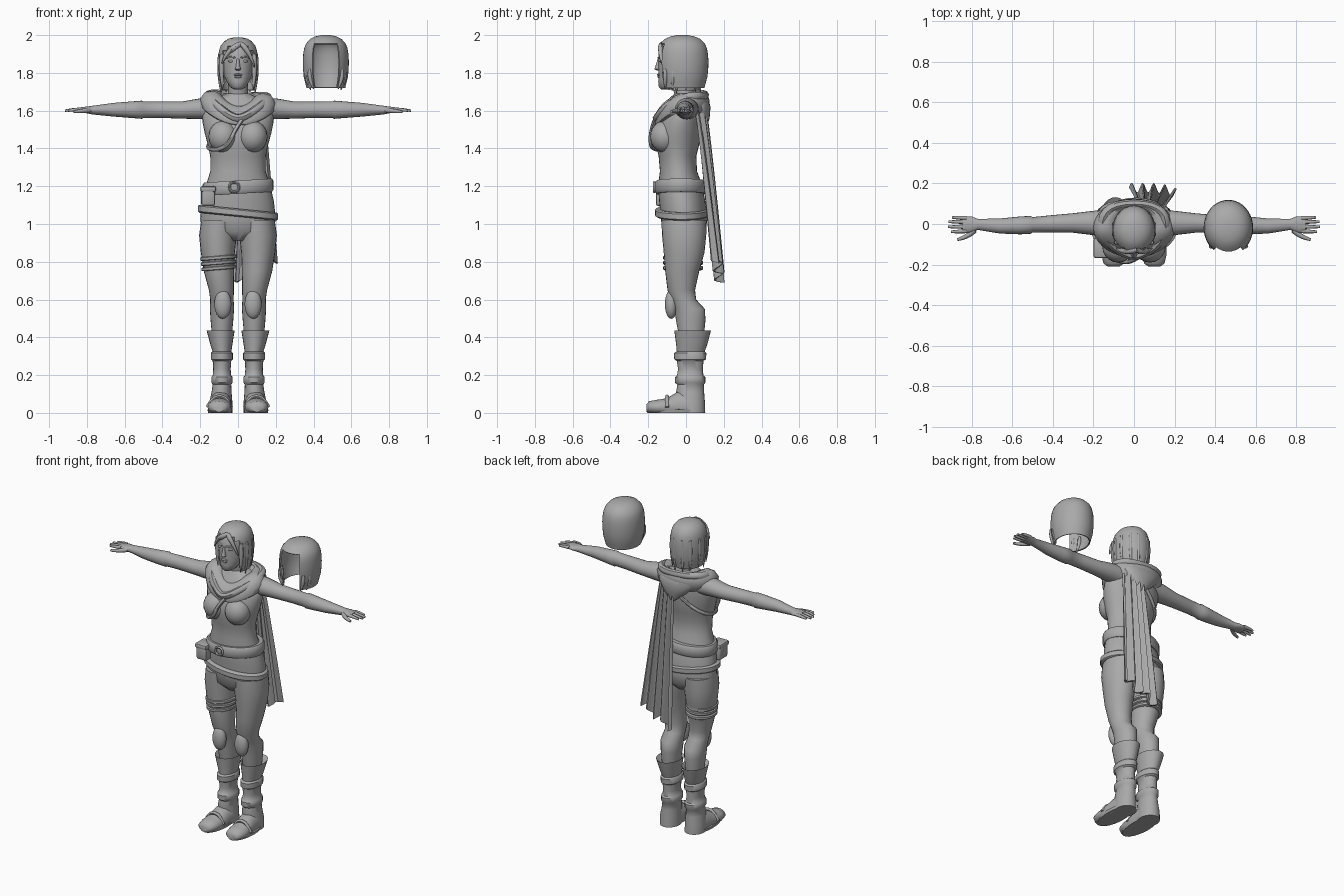
import bpy, bmesh, math
from mathutils import Vector

grey = bpy.data.materials.new("plain grey")
grey.diffuse_color = (0.4, 0.4, 0.4, 1)


def add(name, bm):
    bmesh.ops.recalc_face_normals(bm, faces=bm.faces)
    me = bpy.data.meshes.new(name)
    bm.to_mesh(me)
    bm.free()
    ob = bpy.data.objects.new(name, me)
    bpy.context.collection.objects.link(ob)
    me.materials.append(grey)
    return ob


def loft(name, secs, axis='z', n=24, tilt=0, s=1, caps=True, keep=None):
    """secs: (w, cu, cv, ru, rv[, front drop]); s mirrors in x; keep filters faces."""
    bm = bmesh.new()
    rings = []
    for sec in secs:
        w, cu, cv, ru, rv = sec[:5]
        drop = sec[5] if len(sec) > 5 else 0
        ring = []
        for i in range(n):
            a = 2 * math.pi * i / n
            u, v = cu + ru * math.cos(a), cv + rv * math.sin(a)
            p = {'z': (u, v, w - drop * max(0, -math.sin(a)) ** 2),
                 'x': (w, u, v), 'y': (u, w, v)}[axis]
            ring.append(bm.verts.new((s * p[0], p[1], max(0, p[2] + tilt * p[0]))))
        rings.append(ring)
    for a, b in zip(rings, rings[1:]):
        for i in range(n):
            j = (i + 1) % n
            bm.faces.new((a[i], a[j], b[j], b[i]))
    if caps:
        bm.faces.new(rings[0])
    if caps or keep:
        bm.faces.new(rings[-1])
    if keep:
        gone = [f for f in bm.faces if not keep(f.calc_center_median())]
        bmesh.ops.delete(bm, geom=gone, context='FACES')
    return add(name, bm)


def ball(name, c, r):
    bm = bmesh.new()
    bmesh.ops.create_uvsphere(bm, u_segments=20, v_segments=12, radius=1)
    for v in bm.verts:
        v.co = Vector(c) + Vector([a * b for a, b in zip(v.co, r)])
    return add(name, bm)


def box(name, c, d, bevel=0.01):
    bm = bmesh.new()
    bmesh.ops.create_cube(bm, size=1)
    for v in bm.verts:
        v.co = Vector(c) + Vector([a * b for a, b in zip(v.co, d)])
    bmesh.ops.bevel(bm, geom=bm.edges[:], offset=bevel, segments=2, affect='EDGES', profile=0.5)
    return add(name, bm)


def tube(name, pts, r, radii=None, closed=False):
    cu = bpy.data.curves.new(name, 'CURVE')
    cu.dimensions = '3D'
    cu.bevel_depth, cu.bevel_resolution, cu.use_fill_caps = r, 2, True
    sp = cu.splines.new('NURBS')
    sp.points.add(len(pts) - 1)
    for i, p in enumerate(pts):
        sp.points[i].co = (*p, 1)
        sp.points[i].radius = radii[i] if radii else 1
    sp.order_u, sp.resolution_u = 3, 4
    sp.use_endpoint_u, sp.use_cyclic_u = not closed, closed
    ob = bpy.data.objects.new(name, cu)
    bpy.context.collection.objects.link(ob)
    cu.materials.append(grey)
    return ob


def band(name, z, h, cx, cy, rx, ry, t, tilt=0):
    return loft(name, [(z - h / 2, cx, cy, rx - t, ry - t), (z - h / 2, cx, cy, rx - t / 3, ry - t / 3),
                       (z - h / 3, cx, cy, rx, ry), (z + h / 3, cx, cy, rx, ry),
                       (z + h / 2, cx, cy, rx - t / 3, ry - t / 3), (z + h / 2, cx, cy, rx - t, ry - t)],
                tilt=tilt, n=32)


def hair_shell(name, cx, cy, rx, ry, top, half, brow):
    """Domed shell, open below, with a face opening at the front."""
    prof = [(-.28, .84), (-.25, .9), (-.22, .96), (-.18, .99), (-.14, 1), (-.1, .98), (-.07, .94),
            (-.045, .86), (-.02, .68), (-.007, .46), (0, .2)]
    ob = loft(name, [(top + z, cx, cy, rx * k, ry * k) for z, k in prof], n=40, caps=False,
              keep=lambda c: not (c.y < cy - .02 and abs(c.x - cx) < half and c.z < brow - 3 * (c.x - cx) ** 2))
    m = ob.modifiers.new("thickness", 'SOLIDIFY')
    m.thickness, m.offset = .008, -1
    return ob


# Torso
loft("torso", [(.91, 0, -.01, .05, .07), (.96, 0, -.01, .19, .115), (1.03, 0, -.01, .2, .123),
               (1.12, 0, -.02, .19, .122), (1.2, 0, -.03, .172, .118), (1.28, 0, -.04, .146, .098),
               (1.36, 0, -.045, .147, .1), (1.42, 0, -.045, .16, .115), (1.48, 0, -.04, .176, .12),
               (1.54, 0, -.03, .188, .115), (1.6, 0, -.015, .19, .1), (1.65, 0, 0, .15, .085),
               (1.69, 0, 0, .06, .06)], n=32)
loft("neck", [(1.62, 0, 0, .065, .06), (1.69, 0, -.01, .052, .052), (1.78, 0, -.03, .052, .055)])

for s in (-1, 1):
    ball("bust", (s * .078, -.112, 1.462), (.078, .078, .085))
    # Arms and hands
    loft("arm", [(.1, 0, 1.61, .07, .06), (.2, .005, 1.61, .06, .055), (.3, .005, 1.603, .048, .045),
                 (.42, 0, 1.605, .042, .043), (.5, -.004, 1.605, .038, .044), (.51, -.004, 1.605, .044, .048),
                 (.56, -.007, 1.605, .044, .044), (.66, -.01, 1.605, .037, .036),
                 (.77, -.002, 1.603, .027, .023), (.8, -.003, 1.604, .04, .018),
                 (.845, -.004, 1.604, .041, .012)], 'x', 20, s=s)
    for y, x in ((-.038, .9), (-.014, .916), (.011, .914), (.032, .895)):
        tube("finger", [(s * .825, y * .9, 1.606), (s * .87, y, 1.606), (s * x, y, 1.6)], .011, [1, .9, .55])
    tube("thumb", [(s * .785, -.03, 1.602), (s * .82, -.065, 1.598), (s * .87, -.077, 1.594)], .014, [1, .9, .5])
    # Legs
    loft("leg", [(1.02, .1, -.01, .095, .12), (.94, .106, -.01, .1, .117), (.85, .107, -.01, .09, .108),
                 (.75, .101, -.02, .08, .09), (.65, .088, -.025, .066, .073), (.6, .085, -.012, .062, .066),
                 (.55, .085, .02, .064, .08), (.49, .085, .025, .06, .078), (.38, .085, .03, .05, .062)], s=s)
    ball("knee_pad", (s * .08, -.078, .575), (.045, .034, .077))
    # Boots with rolled cuffs
    loft("boot", [(.405, .088, .03, .05, .06), (.435, .092, .035, .074, .097), (.36, .088, .03, .058, .082),
                  (.325, .085, .025, .05, .074), (.317, .085, .022, .058, .086), (.283, .085, .022, .058, .084),
                  (.275, .085, .022, .049, .07), (.23, .085, .024, .046, .066), (.198, .085, .022, .049, .07),
                  (.19, .085, .022, .056, .08), (.16, .085, .022, .056, .08), (.15, .085, .024, .049, .07),
                  (.11, .087, .022, .053, .074), (.06, .09, .028, .06, .072), (0, .09, .028, .062, .074)], s=s)
    loft("foot", [(-.21, .1, .025, .028, .02), (-.195, .1, .03, .05, .032), (-.15, .099, .03, .062, .04),
                  (-.1, .097, .03, .064, .048), (-.04, .092, .03, .06, .085), (.02, .09, .03, .06, .09)], 'y', s=s)
    loft("sole", [(0, .096, -.055, .062, .148), (.018, .096, -.055, .066, .152), (.02, .096, -.055, .05, .13)], s=s)
    tube("boot_strap", [(s * .036, -.1, .03), (s * .06, -.1, .078), (s * .098, -.1, .09),
                        (s * .135, -.1, .078), (s * .162, -.1, .03)], .01)

# Belts, buckle, pouch, thigh straps
band("upper_belt", 1.195, .07, 0, -.027, .188, .138, .025, .06)
band("lower_belt", 1.06, .042, 0, -.022, .213, .142, .025, -.1)
tube("buckle", [(-.045, -.168, 1.17), (.005, -.168, 1.17), (.005, -.168, 1.22), (-.045, -.168, 1.22)], .007, closed=True)
box("pouch", (-.158, -.115, 1.145), (.075, .09, .1), .014)
box("pouch_flap", (-.158, -.118, 1.185), (.083, .098, .03), .01)
for z in (.775, .803, .83):
    band("thigh_strap", z, .02, -.103, -.015, .093 + (z - .8) * .1, .106, .015, .08)

# Chest strap passing under the right arm
tube("chest_strap", [(.02, -.165, 1.55), (-.015, -.185, 1.5), (-.05, -.19, 1.42), (-.11, -.165, 1.39),
                     (-.163, -.07, 1.4), (-.15, .03, 1.43), (-.06, .085, 1.5), (.03, .1, 1.58)], .011)

# Cowl and folded hood
loft("cowl", [(1.65, 0, -.01, .075, .07, .03), (1.685, 0, -.01, .095, .085, .06), (1.7, 0, -.012, .13, .105, .08),
              (1.69, 0, -.018, .175, .13, .11), (1.655, 0, -.02, .2, .145, .115), (1.61, 0, -.02, .196, .14, .085),
              (1.575, 0, -.02, .16, .115, .055)], n=36, tilt=-.05, caps=False)
tube("cowl_fold", [(-.17, .02, 1.69), (-.13, -.1, 1.64), (-.03, -.155, 1.56), (.03, -.155, 1.56),
                   (.13, -.1, 1.63), (.17, .02, 1.68), (.1, .1, 1.675), (-.1, .1, 1.69)], .022, closed=True)
loft("folded_hood", [(1.5, .03, .09, .015, .015), (1.56, .02, .085, .08, .04), (1.62, .01, .075, .13, .055),
                     (1.67, 0, .06, .13, .055), (1.69, 0, .05, .08, .03)])

# Pleated cape hanging off the left shoulder
bm = bmesh.new()
NU, NV = 30, 14
grid = []
for j in range(NV + 1):
    v = j / NV
    row = []
    for i in range(NU + 1):
        u = i / NU
        left, right = .02 - .045 * v, .13 + .07 * v
        y = .09 + .09 * v ** .85 + (.012 + .012 * v) * math.sin(u * 26) - .04 * u ** 4 * (1 - .5 * v)
        row.append(bm.verts.new((left + (right - left) * u, y, 1.66 - v * (.96 - .1 * u + .02 * math.sin(u * 13)))))
    grid.append(row)
for a, b in zip(grid, grid[1:]):
    for i in range(NU):
        bm.faces.new((a[i], a[i + 1], b[i + 1], b[i]))
cape = add("cape", bm)
cape.modifiers.new("thickness", 'SOLIDIFY').thickness = .012

# Head and face
loft("head", [(1.712, 0, -.105, .02, .025), (1.725, 0, -.092, .042, .052), (1.755, 0, -.075, .06, .072),
              (1.79, 0, -.055, .076, .09), (1.84, 0, -.04, .085, .107), (1.9, 0, -.035, .088, .11),
              (1.95, 0, -.03, .078, .092), (1.975, 0, -.03, .04, .05)], n=28)
loft("nose", [(1.812, 0, -.145, .01, .008), (1.82, 0, -.148, .016, .02), (1.835, 0, -.146, .011, .016),
              (1.875, 0, -.14, .007, .01)], n=12)
ball("upper_lip", (0, -.143, 1.79), (.024, .011, .006))
ball("lower_lip", (0, -.141, 1.779), (.02, .011, .007))
for s in (-1, 1):
    ball("eye", (s * .036, -.132, 1.862), (.017, .009, .007))
    tube("eyebrow", [(s * .015, -.146, 1.88), (s * .04, -.136, 1.887), (s * .064, -.116, 1.88)], .005)

# Hair on the head, with loose locks
hair_shell("hair", 0, -.03, .107, .122, 1.988, .082, 1.94)
for s in (-1, 1):
    for x, y, z in ((.09, -.09, 1.71), (.1, -.05, 1.69), (.098, 0, 1.71), (.07, .05, 1.7), (.03, .075, 1.69)):
        tube("hair_lock", [(s * x * .95, y, 1.9), (s * x, y, 1.8), (s * x * .9, y, z)], .018, [.6, 1, .1])
for x, z in ((-.085, 1.85), (-.065, 1.88), (-.04, 1.9), (.065, 1.88), (.088, 1.83)):
    tube("fringe_lock", [(.015, -.125, 1.955), (x * .6, -.148, 1.935), (x, -.12, z)], .017, [.7, 1, .2])

# Separate spare hair shell beside the head
hair_shell("spare_hair_shell", .465, -.018, .122, .137, 2.0, .068, 1.955)
for s in (-1, 1):
    for x, y, z in ((.085, -.11, 1.715), (.1, -.07, 1.71)):
        tube("spare_lock", [(.465 + s * x, y, 1.82), (.465 + s * (x + .005), y, 1.77), (.465 + s * (x - .02), y, z)],
             .017, [.5, 1, .15])

# Convert curves and smooth all parts
bpy.ops.object.select_all(action='SELECT')
bpy.context.view_layer.objects.active = bpy.context.scene.objects[0]
bpy.ops.object.convert(target='MESH')
bpy.ops.object.shade_smooth_by_angle(angle=math.radians(45))
